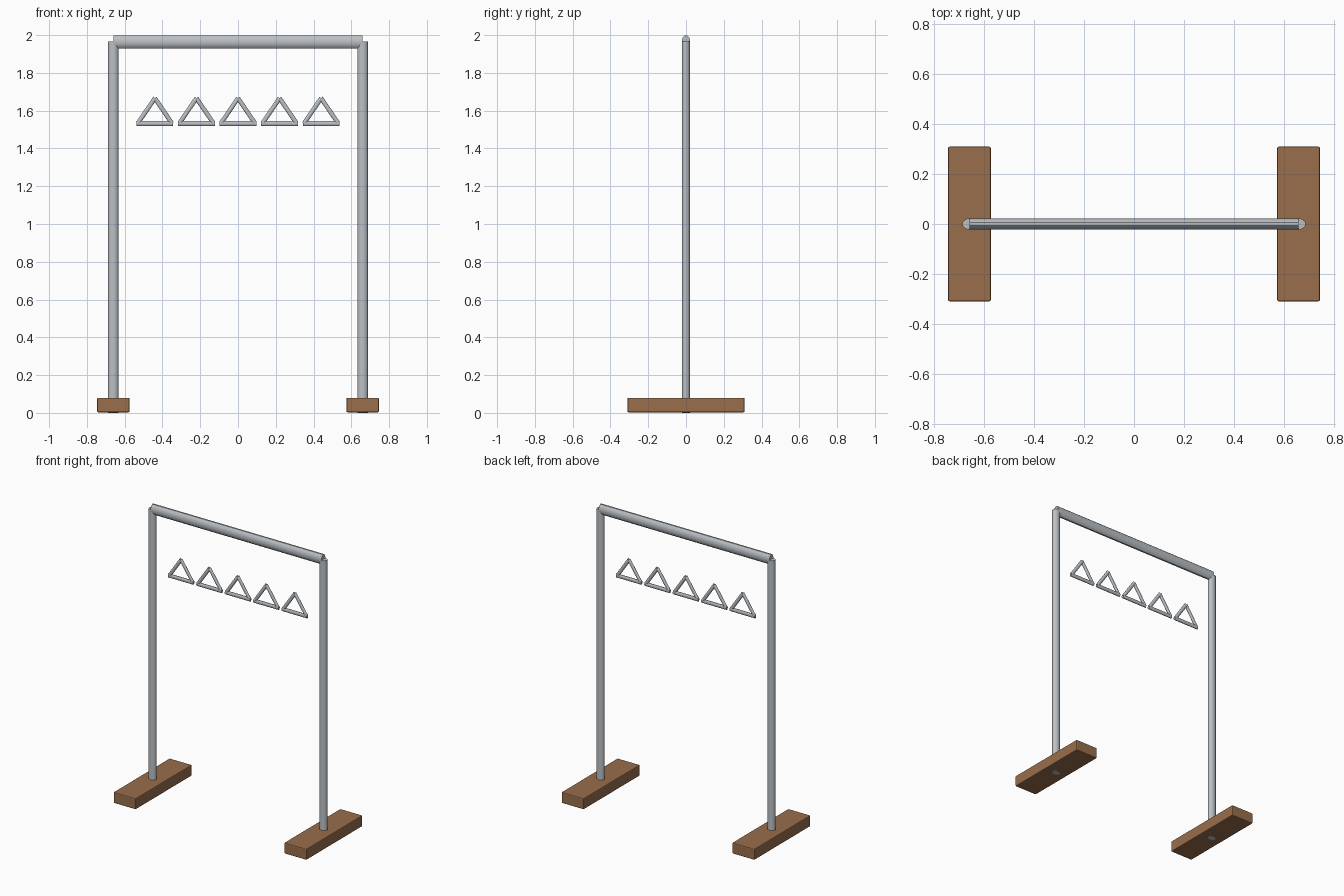
import bpy
from mathutils import Vector, Matrix

if "Cube" in bpy.data.objects:
    bpy.data.objects.remove(bpy.data.objects["Cube"])


def material(name, rgb):
    m = bpy.data.materials.new(name)
    m.diffuse_color = (*rgb, 1)
    m.use_nodes = True
    m.node_tree.nodes["Principled BSDF"].inputs["Base Color"].default_value = m.diffuse_color
    return m


metal = material("brushed_metal", (0.50, 0.53, 0.56))
wood = material("brown_wood", (0.32, 0.155, 0.07))

# Tubes are round before this stretch, so their sections end up oval
STRETCH = Vector((1.27, 1.0, 1.59))


def tube(name, a, b, radius, sides=12):
    """Capped tube from a to b (final coordinates), with a stretched section."""
    pa = Vector([p / s for p, s in zip(a, STRETCH)])
    pb = Vector([p / s for p, s in zip(b, STRETCH)])
    d = pb - pa
    bpy.ops.mesh.primitive_cylinder_add(vertices=sides, radius=radius, depth=d.length)
    ob = bpy.context.object
    ob.name = name
    turn = d.to_track_quat('Z', 'Y').to_matrix().to_4x4()
    half = Matrix.Rotation(3.14159265 / sides, 4, 'Z')
    ob.data.transform(Matrix.Diagonal((*STRETCH, 1)) @ Matrix.Translation((pa + pb) / 2) @ turn @ half)
    ob.data.materials.append(metal)
    bpy.ops.object.shade_smooth_by_angle(angle=0.7)
    return ob


# Wooden feet and upright posts
for side, x in (("left", -0.66), ("right", 0.66)):
    bpy.ops.mesh.primitive_cube_add(size=1, location=(x, 0, 0.0415))
    foot = bpy.context.object
    foot.name = side + "_foot"
    foot.scale = (0.172, 0.62, 0.077)
    bpy.ops.object.transform_apply(location=False, rotation=False, scale=True)
    bevel = foot.modifiers.new("soft_edges", 'BEVEL')
    bevel.width = 0.006
    bevel.segments = 2
    foot.data.materials.append(wood)
    tube(side + "_post", (x, 0, 0), (x, 0, 1.965), 0.0225)

# Top crossbar
tube("crossbar", (-0.66, 0, 1.964), (0.66, 0, 1.964), 0.0228)

# Row of five triangular hand grips
for i in range(5):
    x = (i - 2) * 0.22
    tube(f"grip_{i + 1}_bar", (x - 0.097, 0, 1.532), (x + 0.097, 0, 1.532), 0.0087)
    for side, s in (("left", -1), ("right", 1)):
        tube(f"grip_{i + 1}_{side}", (x + s * 0.091, 0, 1.532), (x, 0, 1.666), 0.0087)
